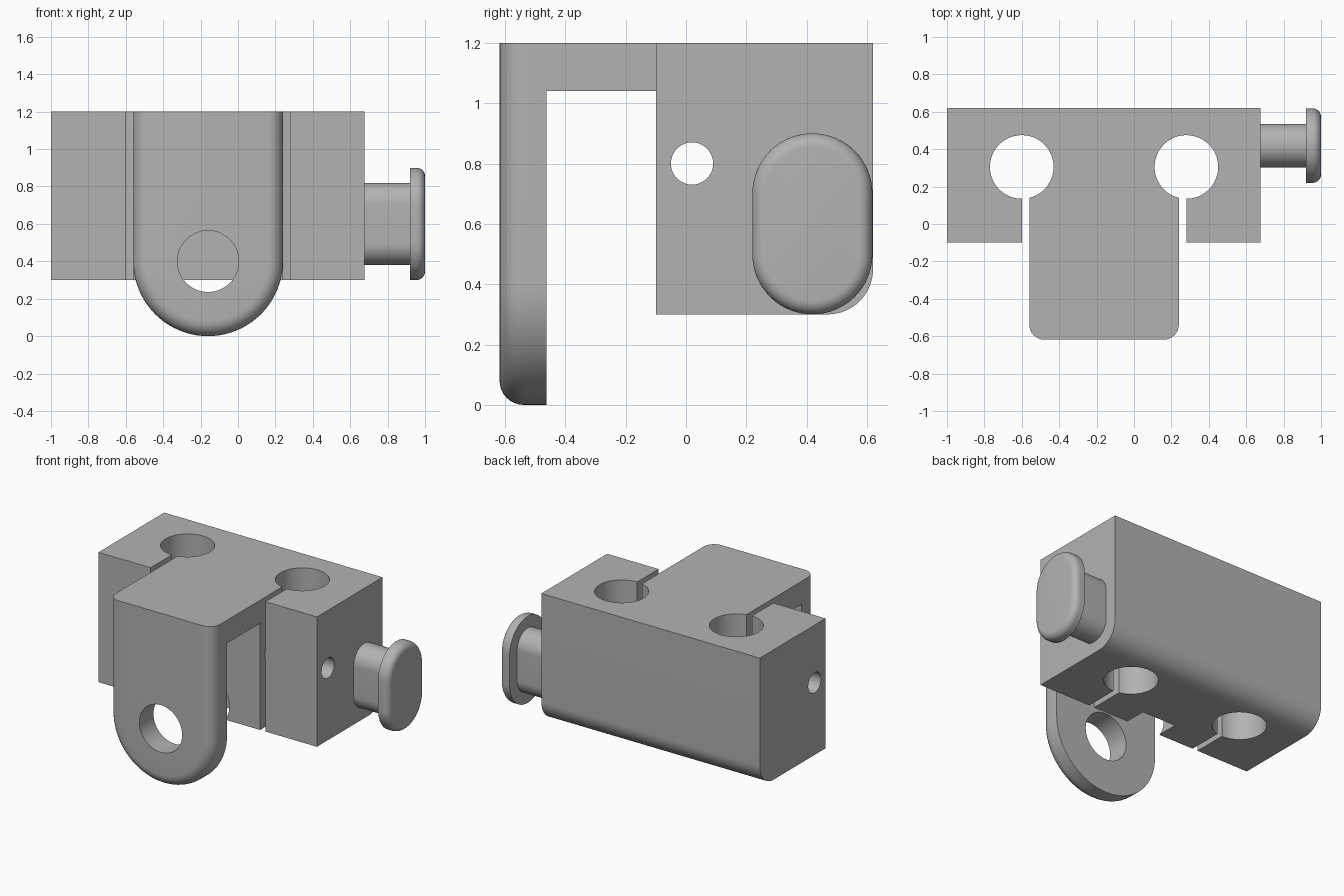
import bpy, bmesh
from math import sin, cos, pi, radians
from mathutils import Matrix, Vector

if "Cube" in bpy.data.objects:
    bpy.data.objects.remove(bpy.data.objects["Cube"], do_unlink=True)

GREY = (0.45, 0.45, 0.45, 1)
grey = bpy.data.materials.new("plain grey")
grey.use_nodes = True
grey.diffuse_color = GREY
grey.node_tree.nodes["Principled BSDF"].inputs["Base Color"].default_value = GREY


def loft(name, rings):
    """Closed solid through matching rings of 3D points."""
    bm = bmesh.new()
    rows = [[bm.verts.new(p) for p in ring] for ring in rings]
    n = len(rows[0])
    bm.faces.new(rows[0])
    bm.faces.new(rows[-1])
    for a, b in zip(rows, rows[1:]):
        for i in range(n):
            j = (i + 1) % n
            bm.faces.new((a[i], a[j], b[j], b[i]))
    bmesh.ops.recalc_face_normals(bm, faces=bm.faces)
    mesh = bpy.data.meshes.new(name)
    bm.to_mesh(mesh)
    bm.free()
    mesh.materials.append(grey)
    obj = bpy.data.objects.new(name, mesh)
    bpy.context.collection.objects.link(obj)
    return obj


def box(name, x0, x1, y0, y1, z0, z1):
    corners = [(x0, y0), (x1, y0), (x1, y1), (x0, y1)]
    return loft(name, [[(x, y, z) for x, y in corners] for z in (z0, z1)])


def arc(cu, cv, r, start, end, steps=32):
    return [(cu + r * cos(start + (end - start) * i / steps),
             cv + r * sin(start + (end - start) * i / steps)) for i in range(steps + 1)]


def cylinder(name, axis, centre, r, lo, hi):
    circle = arc(*centre, r, 0, 2 * pi, 72)[:-1]
    place = {"x": lambda u, v, t: (t, u, v),
             "y": lambda u, v, t: (u, t, v),
             "z": lambda u, v, t: (u, v, t)}[axis]
    return loft(name, [[place(u, v, t) for u, v in circle] for t in (lo, hi)])


def rim(start, end, r, steps=8):
    """Inset and depth pairs for a solid with one rounded rim at the end."""
    sign = 1 if end > start else -1
    turns = [pi / 2 * i / steps for i in range(steps + 1)]
    return [(0, start)] + [(r * (1 - cos(a)), end - sign * r * (1 - sin(a))) for a in turns]


def combine(obj, other, operation):
    mod = obj.modifiers.new(operation, "BOOLEAN")
    mod.operation, mod.solver, mod.object = operation, "EXACT", other
    bpy.context.view_layer.update()
    result = bpy.data.meshes.new_from_object(
        obj.evaluated_get(bpy.context.evaluated_depsgraph_get()))
    obj.modifiers.clear()
    obj.data = result
    bpy.data.objects.remove(other, do_unlink=True)


def smooth(obj):
    bpy.ops.object.select_all(action="DESELECT")
    obj.select_set(True)
    bpy.context.view_layer.objects.active = obj
    bpy.ops.object.shade_smooth_by_angle(angle=radians(30))


# Clamp block with a rounded lower back edge
side = [(-0.1, 1.2), (-0.1, 0.3)] + arc(0.47, 0.45, 0.15, -pi / 2, 0, 16) + [(0.62, 1.2)]
body = loft("clamp_body", [[(x, y, z) for y, z in side] for x in (-1, 0.675)])

# Rod bores and their clamping slots
for bore_x, slot_x in ((-0.6, -0.6), (0.28, 0.24)):
    combine(body, cylinder("bore_cutter", "z", (bore_x, 0.305), 0.17, 0, 1.5), "DIFFERENCE")
    combine(body, box("slot_cutter", slot_x, slot_x + 0.04, -0.3, 0.25, 0, 1.5), "DIFFERENCE")

# Cross bolt hole
combine(body, cylinder("bolt_cutter", "x", (0.02, 0.8), 0.07, -1.2, 0.9), "DIFFERENCE")

# Bridge and hanging front plate with rounded front edges
combine(body, box("bridge", -0.56, 0.24, -0.5, -0.05, 1.04, 1.2), "UNION")
plate_rings = []
for inset, y in rim(-0.463, -0.618, 0.08):
    r = 0.4 - inset
    outline = [(-0.16 - r, 1.2)] + arc(-0.16, 0.4, r, pi, 2 * pi, 40) + [(-0.16 + r, 1.2)]
    plate_rings.append([(x, y, z) for x, z in outline])
combine(body, loft("front_plate", plate_rings), "UNION")

# Pin hole through the plate, ending blind in the block
combine(body, cylinder("pin_cutter", "y", (-0.16, 0.4), 0.164, -0.8, 0.05), "DIFFERENCE")
smooth(body)


def pill(x, r, half):
    outline = (arc(0.419, 0.6 + half, r, 0, pi) + arc(0.419, 0.6 - half, r, pi, 2 * pi))
    return [(x, y, z) for y, z in outline]


# Side button: stem and rounded head
smooth(loft("button_stem", [pill(x, 0.116, 0.104) for x in (0.67, 0.925)]))
smooth(loft("button_head", [pill(x, 0.199 - d, 0.101) for d, x in rim(0.92, 1.0, 0.045)]))
